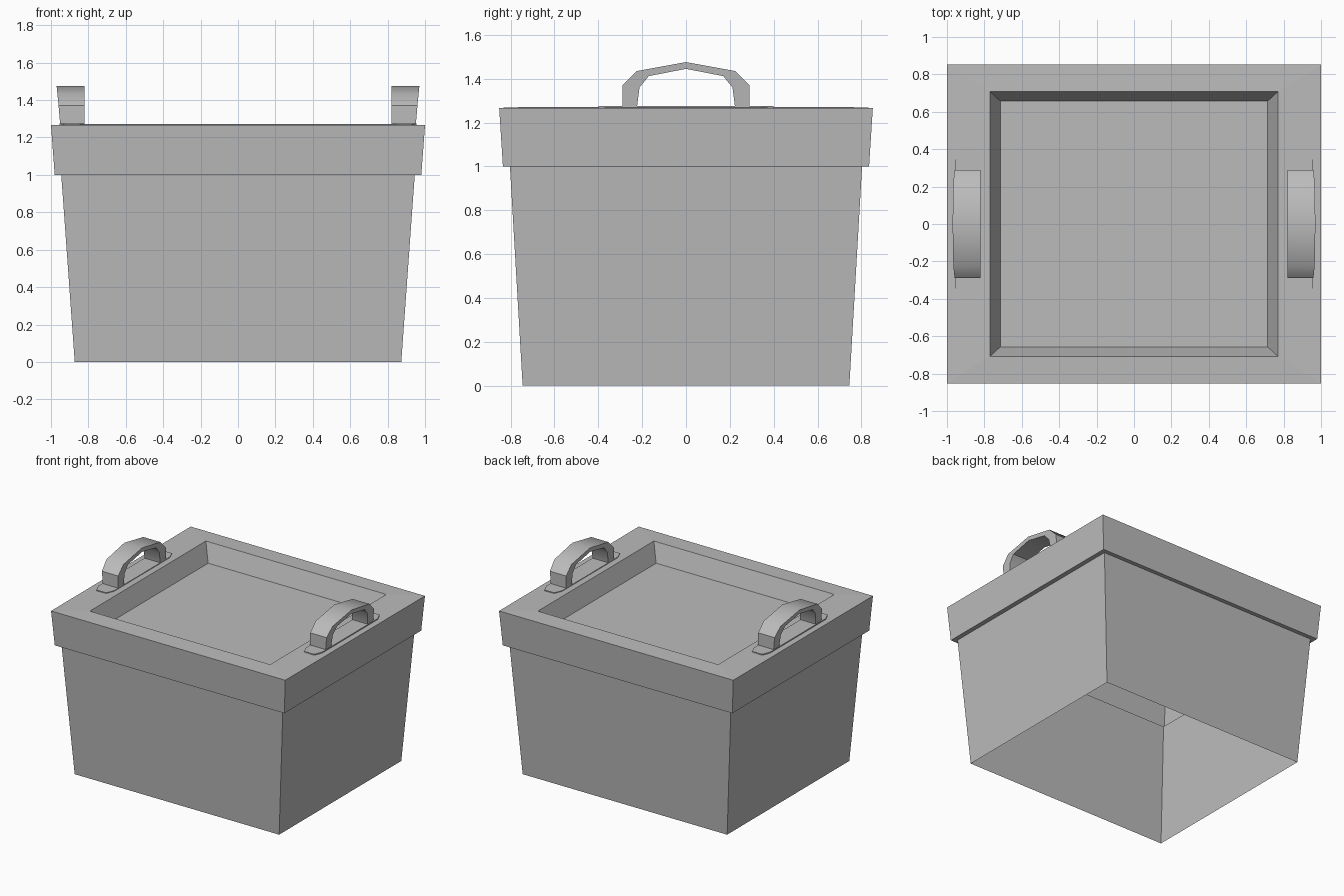
import bpy
import bmesh
import math

cube = bpy.data.objects.get("Cube")
if cube:
    bpy.data.objects.remove(cube, do_unlink=True)

grey = bpy.data.materials.new("plain grey")
grey.use_nodes = True
colour = (0.5, 0.5, 0.5, 1)
grey.diffuse_color = colour
grey.node_tree.nodes["Principled BSDF"].inputs["Base Color"].default_value = colour


def finish(name, bm):
    mesh = bpy.data.meshes.new(name)
    bm.to_mesh(mesh)
    bm.free()
    mesh.materials.append(grey)
    obj = bpy.data.objects.new(name, mesh)
    bpy.context.collection.objects.link(obj)
    return obj


def stepped_box(name, levels, cap):
    """Join rectangles (half width, half depth, height) from bottom to top."""
    bm = bmesh.new()
    rings = [[bm.verts.new((sx * w, sy * d, z))
              for sx, sy in ((-1, -1), (1, -1), (1, 1), (-1, 1))]
             for w, d, z in levels]
    for low, high in zip(rings, rings[1:]):
        for i in range(4):
            j = (i + 1) % 4
            bm.faces.new((low[i], low[j], high[j], high[i]))
    if cap:
        bm.faces.new(rings[-1])
    return finish(name, bm)


# Tapered body, open underneath
stepped_box("body", [(0.873, 0.745, 0), (0.945, 0.803, 1)], False)

# Overhanging lid with a sunken, sloped panel
stepped_box("lid", [(0.945, 0.803, 1), (0.98, 0.835, 1), (1, 0.852, 1.267),
                    (0.77, 0.708, 1.272), (0.715, 0.657, 1.135)], True)

# Half profiles of the handle arch as (y, z), from foot to crown
outer = [(0.29, 1.26), (0.29, 1.37), (0.225, 1.435), (0, 1.476)]
inner = [(0.225, 1.26), (0.212, 1.36), (0.17, 1.412), (0, 1.445)]


def full(half):
    return half + [(-y, z) for y, z in reversed(half[:-1])]


def outside_x(z):
    """The outer side leans outwards towards the crown."""
    return 0.95 + 0.1 * max(0, z - 1.276)


def handle(name, side):
    bm = bmesh.new()
    loops = []
    for profile in (full(outer), full(inner)):
        loops.append([(bm.verts.new((side * 0.82, y, z)),
                       bm.verts.new((side * outside_x(z), y, z)))
                      for y, z in profile])
    out, inn = loops
    for i in range(len(out) - 1):
        a, b, c, d = out[i], out[i + 1], inn[i + 1], inn[i]
        bm.faces.new((a[0], b[0], b[1], a[1]))
        bm.faces.new((d[0], d[1], c[1], c[0]))
        bm.faces.new((a[0], d[0], c[0], b[0]))
        bm.faces.new((a[1], b[1], c[1], d[1]))
    bmesh.ops.recalc_face_normals(bm, faces=bm.faces)
    obj = finish(name, bm)
    bpy.ops.object.select_all(action="DESELECT")
    obj.select_set(True)
    bpy.context.view_layer.objects.active = obj
    bpy.ops.object.shade_smooth_by_angle(angle=math.radians(40))


def foot_plate(name, side):
    """Thin plate with clipped corners under the handle."""
    half = [(0.82, 0.34), (0.845, 0.4), (0.93, 0.4), (0.955, 0.34)]
    outline = half + [(x, -y) for x, y in reversed(half)]
    bm = bmesh.new()
    face = bm.faces.new([bm.verts.new((side * x, y, 1.265)) for x, y in outline])
    top = bmesh.ops.extrude_face_region(bm, geom=[face])["geom"]
    for v in top:
        if isinstance(v, bmesh.types.BMVert):
            v.co.z = 1.276
    bmesh.ops.recalc_face_normals(bm, faces=bm.faces)
    finish(name, bm)


for word, side in (("left", 1), ("right", -1)):
    handle(word + "_handle", side)
    foot_plate(word + "_handle_plate", side)
